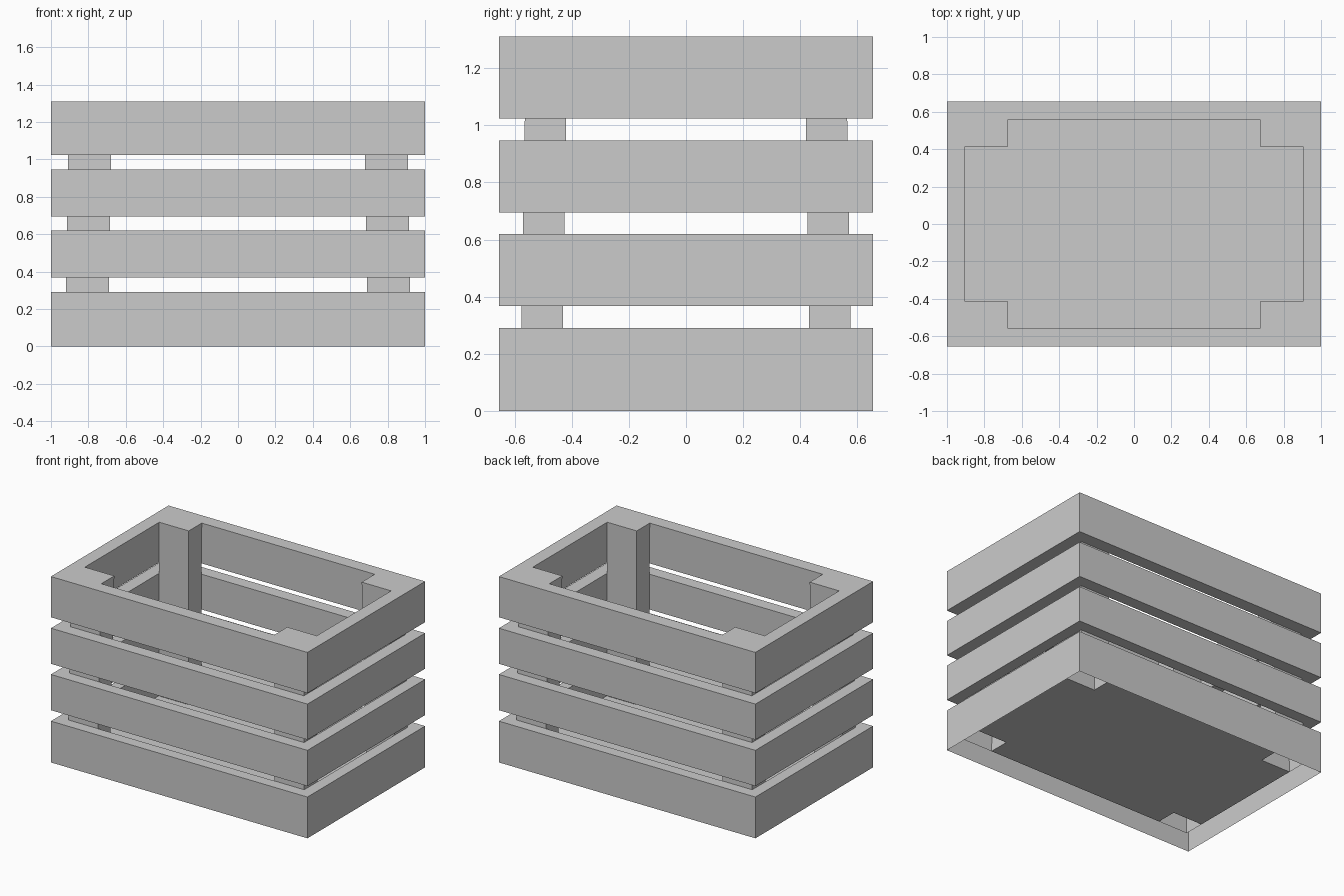
import bpy, bmesh

if "Cube" in bpy.data.objects:
    bpy.data.objects.remove(bpy.data.objects["Cube"])

OX, OY = 1.0, 0.655          # outer half sizes
PX, PY = 0.23, 0.145         # corner post section
FLOOR, TOP = 0.073, 1.31


def hx(z):                   # inner half width, slightly drafted
    return 0.9245 - 0.0155 * z


def hy(z):                   # inner half depth
    return 0.581 - 0.0165 * z


def rect(x0, x1, y0, y1, z):
    return [(x0, y0, z), (x1, y0, z), (x1, y1, z), (x0, y1, z)]


def finish(name, bm):
    bmesh.ops.recalc_face_normals(bm, faces=bm.faces)
    mesh = bpy.data.meshes.new(name)
    bm.to_mesh(mesh)
    bm.free()
    ob = bpy.data.objects.new(name, mesh)
    bpy.context.collection.objects.link(ob)
    return ob


def bridge(bm, a, b):
    n = len(a)
    for i in range(n):
        j = (i + 1) % n
        bm.faces.new((a[i], a[j], b[j], b[i]))


def slat_ring(name, z0, z1, open_bottom=False):
    bm = bmesh.new()
    zi = FLOOR if open_bottom else z0
    loops = [rect(-OX, OX, -OY, OY, z0), rect(-OX, OX, -OY, OY, z1),
             rect(-hx(z1), hx(z1), -hy(z1), hy(z1), z1),
             rect(-hx(zi), hx(zi), -hy(zi), hy(zi), zi)]
    loops = [[bm.verts.new(p) for p in l] for l in loops]
    for a, b in zip(loops, loops[1:]):
        bridge(bm, a, b)
    if not open_bottom:
        bridge(bm, loops[-1], loops[0])
    finish(name, bm)


# Four slat rings; the lowest is hollow underneath
slat_ring("bottom_slat_ring", 0.0, 0.291, True)
slat_ring("lower_slat_ring", 0.368, 0.62)
slat_ring("upper_slat_ring", 0.695, 0.946)
slat_ring("top_slat_ring", 1.023, TOP)

# Corner posts, leaning with the draft and open underneath
for sx, xn in ((-1, "left"), (1, "right")):
    for sy, yn in ((-1, "front"), (1, "back")):
        bm = bmesh.new()
        lo, hi = [[bm.verts.new(p) for p in
                   rect(sx * (hx(z) - PX), sx * hx(z),
                        sy * (hy(z) - PY), sy * hy(z), z)]
                  for z in (FLOOR, TOP)]
        bridge(bm, lo, hi)
        bm.faces.new(hi)
        finish(f"{yn}_{xn}_post", bm)

# Floor panel notched around the posts
a, b = hx(FLOOR), hy(FLOOR)
c, d = a - PX, b - PY
quarter = [(a, d), (c, d), (c, b)]
outline = (quarter + [(-x, y) for x, y in reversed(quarter)]
           + [(-x, -y) for x, y in quarter]
           + [(x, -y) for x, y in reversed(quarter)])
bm = bmesh.new()
face = bm.faces.new([bm.verts.new((x, y, FLOOR)) for x, y in outline])
if face.normal.z < 0:
    face.normal_flip()
finish("floor_panel", bm)
